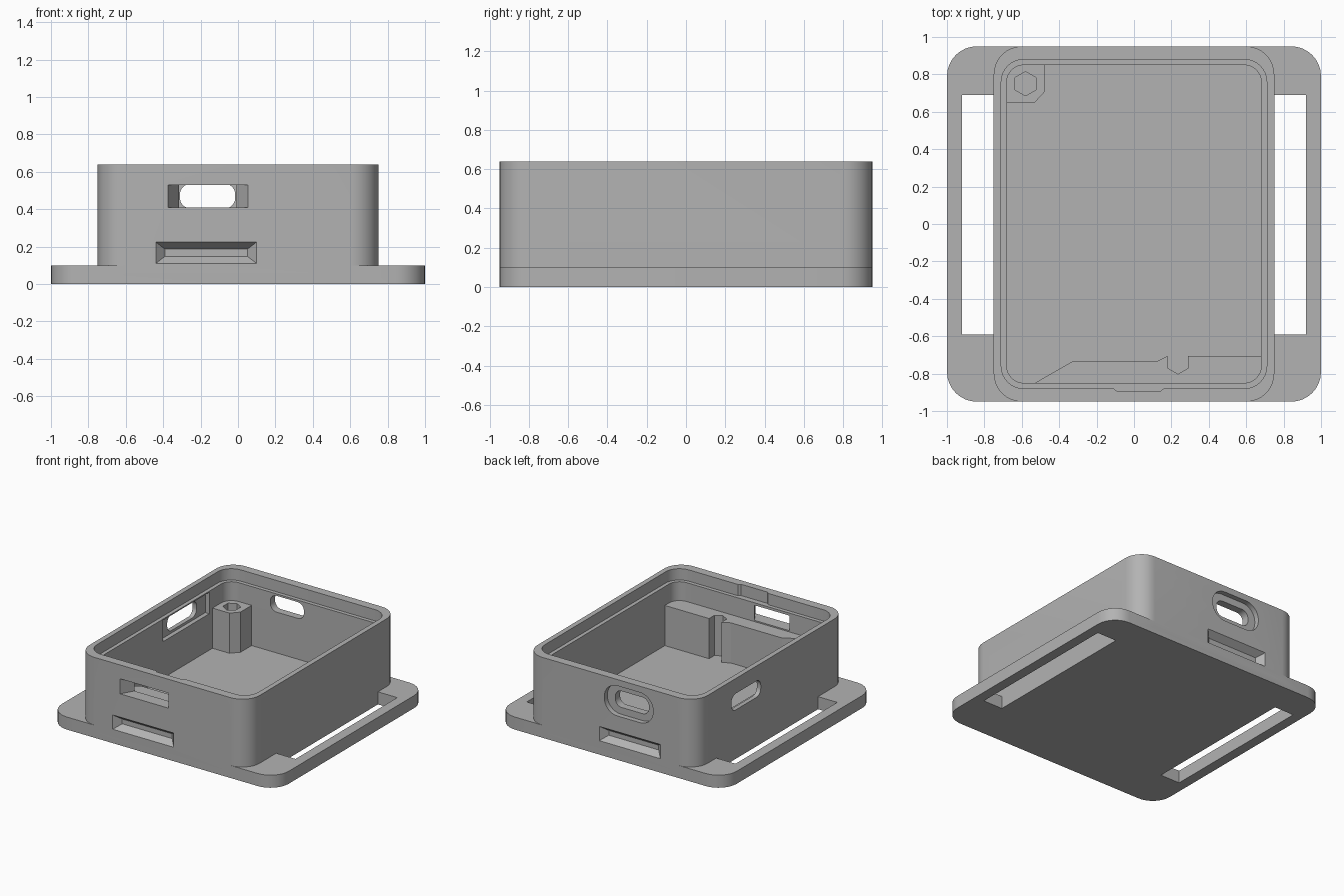
import bpy
import bmesh
from math import sin, cos, pi, radians

if "Cube" in bpy.data.objects:
    bpy.data.objects.remove(bpy.data.objects["Cube"], do_unlink=True)

grey = bpy.data.materials.new("plain_grey")
grey.use_nodes = True
grey.diffuse_color = (0.45, 0.45, 0.45, 1)
grey.node_tree.nodes["Principled BSDF"].inputs["Base Color"].default_value = grey.diffuse_color


def rounded(x0, x1, y0, y1, r, seg=8):
    """Rounded rectangle outline, counter-clockwise; r = 0 gives square corners."""
    if r == 0:
        return [(x0, y0), (x1, y0), (x1, y1), (x0, y1)]
    pts = []
    centres = [(x1 - r, y1 - r), (x0 + r, y1 - r), (x0 + r, y0 + r), (x1 - r, y0 + r)]
    for quarter, (cx, cy) in enumerate(centres):
        for i in range(seg + 1):
            a = (quarter + i / seg) * pi / 2
            pts.append((cx + r * cos(a), cy + r * sin(a)))
    return pts


def hexagon(cx, cy, r):
    return [(cx + r * sin(i * pi / 3), cy + r * cos(i * pi / 3)) for i in range(6)]


# Place a 2D outline at a depth along each axis
AXES = {
    "x": lambda p, d: (d, p[0], p[1]),
    "y": lambda p, d: (p[0], d, p[1]),
    "z": lambda p, d: (p[0], p[1], d),
}


def solid(name, outline, d0, d1, axis="z", end=None):
    """Prism from d0 to d1, tapering to a second outline when one is given."""
    bm = bmesh.new()
    place = AXES[axis]
    a = [bm.verts.new(place(p, d0)) for p in outline]
    b = [bm.verts.new(place(p, d1)) for p in (end or outline)]
    n = len(a)
    bm.faces.new(a)
    bm.faces.new(b)
    for i in range(n):
        bm.faces.new((a[i], a[(i + 1) % n], b[(i + 1) % n], b[i]))
    bmesh.ops.remove_doubles(bm, verts=bm.verts, dist=1e-5)
    bmesh.ops.recalc_face_normals(bm, faces=bm.faces)
    mesh = bpy.data.meshes.new(name)
    bm.to_mesh(mesh)
    bm.free()
    obj = bpy.data.objects.new(name, mesh)
    bpy.context.collection.objects.link(obj)
    mesh.materials.append(grey)
    return obj


def combine(target, tool, operation):
    """Apply a boolean and discard the tool."""
    mod = target.modifiers.new("bool", "BOOLEAN")
    mod.operation = operation
    mod.solver = "EXACT"
    mod.object = tool
    bpy.context.view_layer.objects.active = target
    bpy.ops.object.modifier_apply(modifier=mod.name)
    bpy.data.objects.remove(tool, do_unlink=True)


def cut(*args, **kw):
    combine(case, solid("cutter", *args, **kw), "DIFFERENCE")


def add(*args, **kw):
    combine(case, solid("addition", *args, **kw), "UNION")


FLOOR, LEDGE, TOP, SHELF = 0.08, 0.55, 0.64, 0.40

# Flange plate and box walls
case = solid("enclosure_case", rounded(-1, 1, -0.95, 0.95, 0.16), 0, 0.1)
add(rounded(-0.75, 0.75, -0.95, 0.95, 0.15), 0.05, TOP)

# Strap slots through the flange
for x0, x1 in ((-0.92, -0.75), (0.75, 0.92)):
    cut(rounded(x0, x1, -0.59, 0.69, 0), -0.1, 0.2)

# Cavity, lid ledge and finger notch in the rim
cut(rounded(-0.68, 0.68, -0.85, 0.85, 0.09), FLOOR, 0.8)
cut(rounded(-0.71, 0.71, -0.88, 0.88, 0.12), LEDGE, 0.8)
cut([(-0.12, -0.87), (-0.09, -0.895), (0.14, -0.895), (0.17, -0.87)], LEDGE, 0.8)

# Corner post with a hexagonal socket
add([(-0.7, 0.65), (-0.53, 0.65), (-0.475, 0.71), (-0.475, 0.87), (-0.7, 0.87)],
    FLOOR - 0.02, SHELF)
cut(hexagon(-0.58, 0.75, 0.065), 0.15, 0.5)

# Front shelf with an open hexagonal channel
add([(-0.56, -0.87), (-0.53, -0.85), (-0.33, -0.735), (0.12, -0.735), (0.18, -0.705),
     (0.7, -0.705), (0.7, -0.87)], FLOOR - 0.02, SHELF)
cut([(0.18, -0.69), (0.18, -0.77), (0.235, -0.802), (0.29, -0.77), (0.29, -0.69)], FLOOR, 0.5)

# Front port, narrowing inwards
cut(rounded(-0.375, 0.055, 0.41, 0.53, 0), -0.951, -0.84, axis="y",
    end=rounded(-0.31, -0.015, 0.41, 0.53, 0))

# Back port with an outer recess
cut(rounded(-0.31, -0.015, 0.405, 0.535, 0.055), 0.8, 1, axis="y")
cut(rounded(-0.375, 0.055, 0.35, 0.59, 0.115), 0.91, 1, axis="y")

# Side port with an inner recess
cut(rounded(0.13, 0.5, 0.39, 0.52, 0.055), -0.8, -0.6, axis="x")
cut(rounded(0.03, 0.61, 0.37, 0.54, 0), -0.715, -0.6, axis="x")

# Bevelled latch grooves, front and back
for side in (-1, 1):
    cut(rounded(-0.44, 0.1, 0.11, 0.225, 0), side * 0.951, side * 0.9, axis="y",
        end=rounded(-0.39, 0.05, 0.148, 0.186, 0))

# Smooth the rounded corners, keep the edges crisp
bpy.ops.object.select_all(action="DESELECT")
case.select_set(True)
bpy.context.view_layer.objects.active = case
bpy.ops.object.shade_smooth_by_angle(angle=radians(25))
